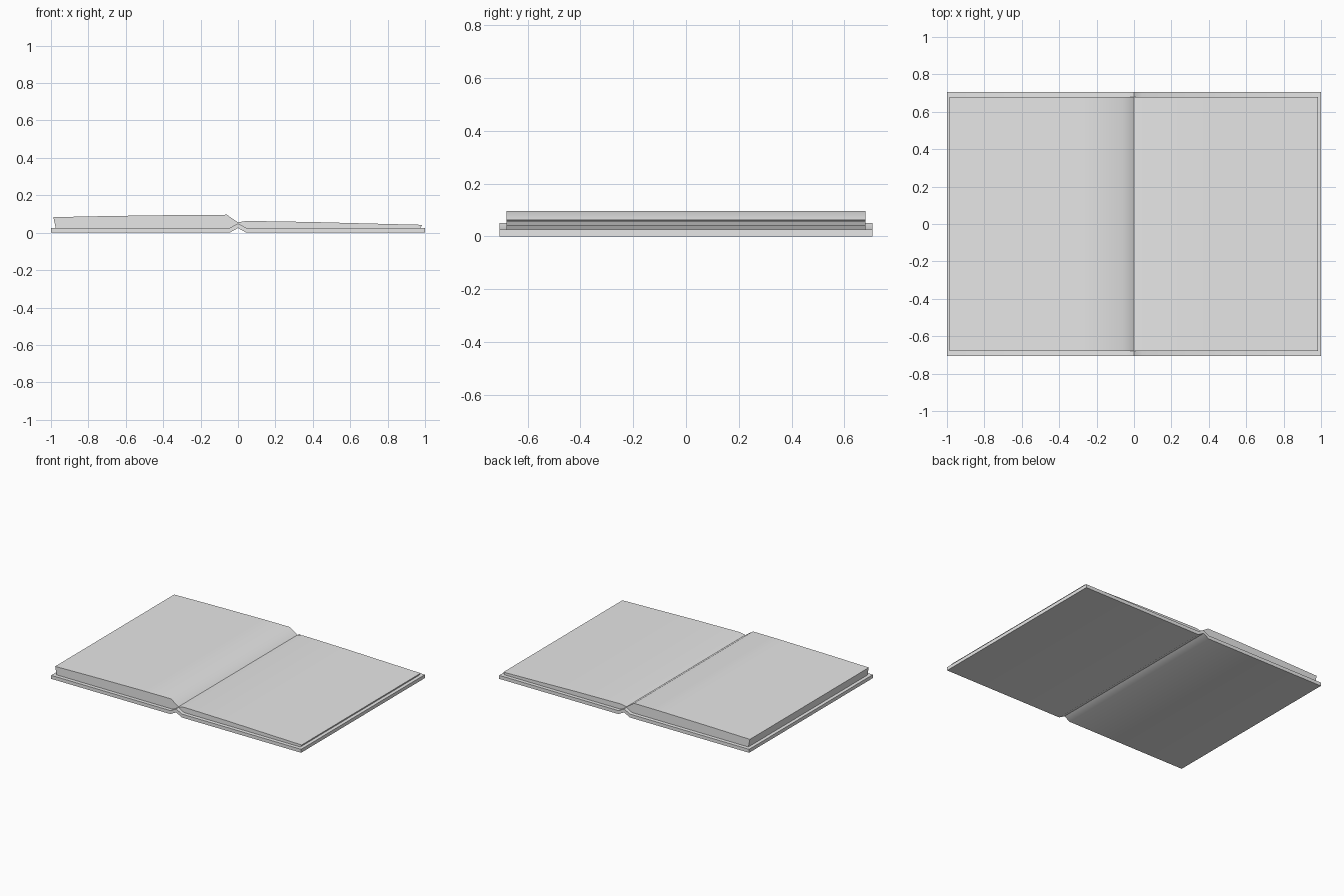
import bpy
import bmesh
import math

if "Cube" in bpy.data.objects:
    bpy.data.objects.remove(bpy.data.objects["Cube"])

grey = bpy.data.materials.new("light grey")
grey.use_nodes = True
grey.diffuse_color = (0.8, 0.8, 0.8, 1)
grey.node_tree.nodes["Principled BSDF"].inputs["Base Color"].default_value = (0.8, 0.8, 0.8, 1)


def extrude_profile(name, points, half_depth):
    """Extrude an x-z outline along y, smooth over the gentle bends."""
    bm = bmesh.new()
    front = bm.faces.new([bm.verts.new((x, -half_depth, z)) for x, z in points])
    result = bmesh.ops.extrude_face_region(bm, geom=[front], use_keep_orig=True)
    for item in result["geom"]:
        if isinstance(item, bmesh.types.BMVert):
            item.co.y = half_depth
    bmesh.ops.recalc_face_normals(bm, faces=bm.faces)
    mesh = bpy.data.meshes.new(name)
    bm.to_mesh(mesh)
    bm.free()
    mesh.materials.append(grey)
    obj = bpy.data.objects.new(name, mesh)
    bpy.context.collection.objects.link(obj)
    bpy.ops.object.select_all(action="DESELECT")
    obj.select_set(True)
    bpy.context.view_layer.objects.active = obj
    bpy.ops.object.shade_smooth_by_angle(angle=math.radians(40))
    return obj


# Cover: two flat boards joined by a raised spine fold
board = 0.025
lower = [(-1, 0), (-0.045, 0), (0, board), (0.045, 0), (1, 0)]
upper = [(x, z + board) for x, z in reversed(lower)]
extrude_profile("cover", lower + upper, 0.707)

# Thick page stack on the right-hand side
extrude_profile("right_pages", [
    (-0.975, board), (-0.045, board), (0, 0.048), (0, 0.055),
    (-0.06, 0.096), (-0.28, 0.095), (-0.7, 0.089), (-0.987, 0.083),
], 0.68)

# Thin page stack on the left-hand side
extrude_profile("left_pages", [
    (0.975, board), (0.045, board), (0, 0.048), (0, 0.055),
    (0.045, 0.063), (0.4, 0.057), (0.7, 0.049), (0.985, 0.042),
], 0.68)
